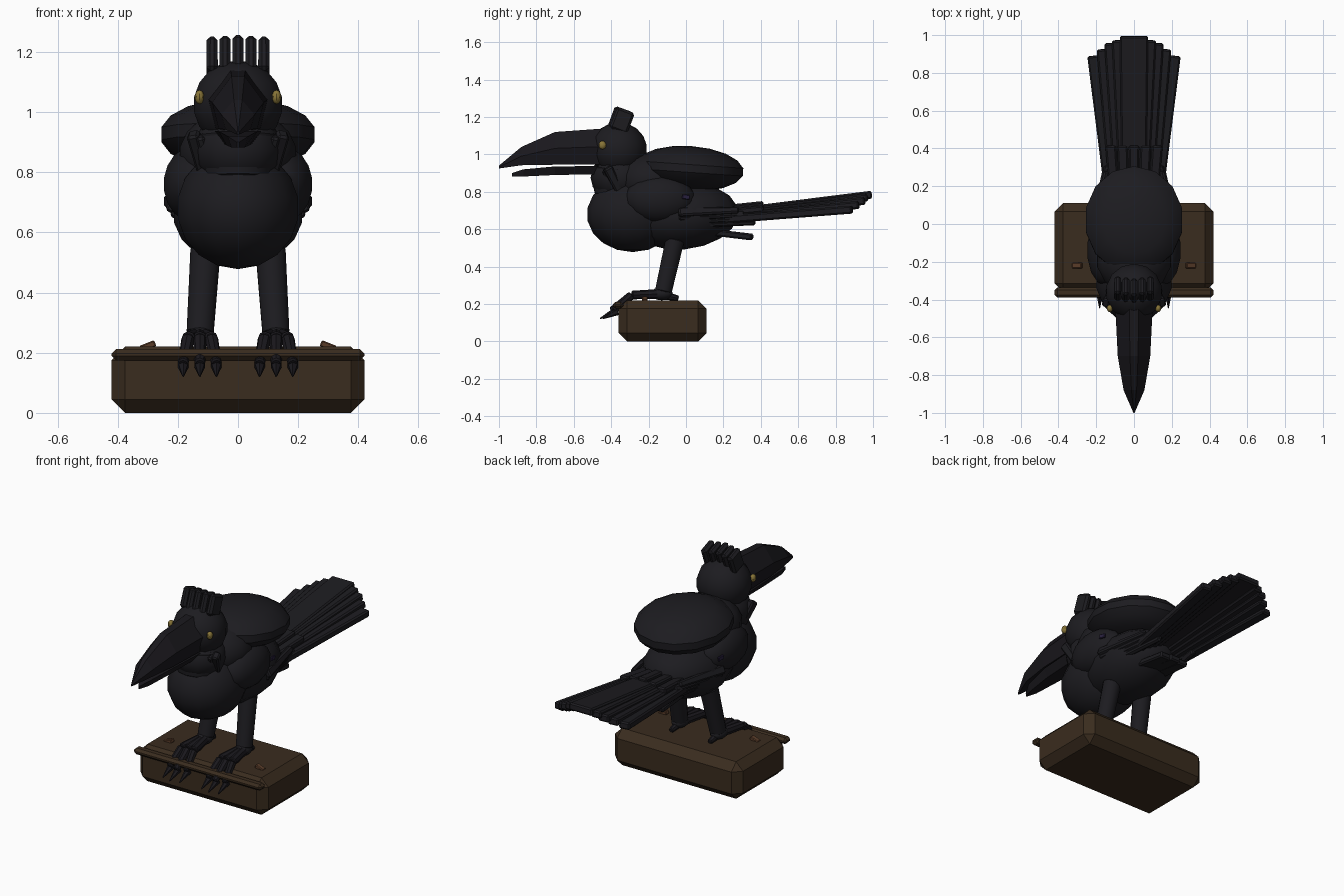
import bpy, bmesh, math
from mathutils import Vector, Matrix

if "Cube" in bpy.data.objects:
    bpy.data.objects.remove(bpy.data.objects["Cube"])


def material(name, rgb):
    m = bpy.data.materials.new(name)
    m.diffuse_color = (*rgb, 1)
    m.use_nodes = True
    m.node_tree.nodes["Principled BSDF"].inputs["Base Color"].default_value = m.diffuse_color
    return m


BLACK = material("plumage", (0.012, 0.0115, 0.0145))
DARK = material("horn", (0.010, 0.009, 0.012))
WOOD = material("wood", (0.042, 0.025, 0.013))
PEG = material("peg_wood", (0.10, 0.045, 0.022))
GOLD = material("eye_gold", (0.25, 0.18, 0.04))
VIOLET = material("violet_sheen", (0.022, 0.015, 0.05))


def finish(name, bm, mat, bevel=0, smooth=True):
    bmesh.ops.recalc_face_normals(bm, faces=bm.faces)
    me = bpy.data.meshes.new(name)
    bm.to_mesh(me)
    bm.free()
    ob = bpy.data.objects.new(name, me)
    bpy.context.collection.objects.link(ob)
    me.materials.append(mat)
    if bevel:
        b = ob.modifiers.new("bevel", 'BEVEL')
        b.width = bevel
        b.segments = 1
        b.limit_method = 'ANGLE'
        b.angle_limit = math.radians(50)
    if smooth:
        bpy.ops.object.select_all(action='DESELECT')
        ob.select_set(True)
        bpy.context.view_layer.objects.active = ob
        bpy.ops.object.shade_smooth_by_angle(angle=math.radians(35))
    return ob


def ellipsoid(name, loc, radii, pitch=0, mat=BLACK, seg=14, rings=9):
    bm = bmesh.new()
    M = Matrix.Translation(loc) @ Matrix.Rotation(math.radians(pitch), 4, 'X') @ Matrix.Diagonal((*radii, 1))
    bmesh.ops.create_uvsphere(bm, u_segments=seg, v_segments=rings, radius=1, matrix=M)
    return finish(name, bm, mat)


def tube(name, a, b, r1, r2, sides=10, mat=BLACK, bevel=0):
    a, b = Vector(a), Vector(b)
    d = b - a
    bm = bmesh.new()
    M = Matrix.Translation((a + b) / 2) @ d.to_track_quat('Z', 'Y').to_matrix().to_4x4()
    bmesh.ops.create_cone(bm, cap_ends=True, segments=sides, radius1=r1, radius2=r2,
                          depth=d.length, matrix=M)
    return finish(name, bm, mat, bevel)


def slat(name, a, b, w1, w2, t, mat=BLACK, up=(0, 0, 1), bevel=0.008):
    """Tapered flat feather from a to b."""
    a, b = Vector(a), Vector(b)
    side = (b - a).cross(Vector(up)).normalized()
    n = side.cross(b - a).normalized()
    bm = bmesh.new()
    ends = [[bm.verts.new(p + side * w * sx / 2 + n * t * sz / 2)
             for sx, sz in ((-1, -1), (1, -1), (1, 1), (-1, 1))] for p, w in ((a, w1), (b, w2))]
    bridge(bm, ends)
    return finish(name, bm, mat, bevel, False)


def bridge(bm, rings):
    n = len(rings[0])
    for r, s in zip(rings, rings[1:]):
        for i in range(n):
            bm.faces.new((r[i], r[(i + 1) % n], s[(i + 1) % n], s[i]))
    bm.faces.new(rings[0])
    bm.faces.new(rings[-1])


def beak(name, sections, profile):
    bm = bmesh.new()
    rings = [[bm.verts.new((hw * u, y, zb + (zt - zb) * v)) for u, v in profile]
             for y, zt, zb, hw in sections]
    bridge(bm, rings)
    return finish(name, bm, DARK, 0, False)


def box(name, lo, hi, mat, bevel):
    lo, hi = Vector(lo), Vector(hi)
    bm = bmesh.new()
    bmesh.ops.create_cube(bm, size=1, matrix=Matrix.Translation((lo + hi) / 2) @ Matrix.Diagonal((*(hi - lo), 1)))
    return finish(name, bm, mat, bevel, False)


# perch block, front rail and pegs
box("perch_block", (-.42, -.36, 0), (.42, .11, .22), WOOD, .045)
box("perch_rail", (-.42, -.39, .175), (.42, -.335, .212), WOOD, .014)
for s in (-1, 1):
    slat("perch_peg", (s * .325, -.22, .212), (s * .275, -.22, .232), .03, .03, .022, PEG, bevel=.004)

# body masses
ellipsoid("chest", (0, -.285, .68), (.208, .245, .202))
ellipsoid("body", (0, -.02, .67), (.222, .30, .178), 5)
ellipsoid("back_mantle", (0, .02, .925), (.265, .29, .12), -4)
ellipsoid("neck_base", (0, -.19, .86), (.20, .19, .15))
ellipsoid("neck", (0, -.355, .875), (.15, .155, .13), seg=12, rings=8)
tube("throat_ruff", (0, -.375, .775), (0, -.36, .93), .115, .14, 12, BLACK, .01)
ellipsoid("head", (0, -.36, 1.025), (.152, .152, .147))

# beak
beak("upper_beak", [(-.42, 1.14, .945, .10), (-.70, 1.12, .945, .086), (-.88, 1.04, .942, .055),
                    (-1.0, .94, .925, .003)],
     [(-.25, 1), (.25, 1), (1, .5), (.75, 0), (-.75, 0), (-1, .5)])
beak("lower_beak", [(-.42, .938, .895, .08), (-.70, .936, .89, .064), (-.87, .92, .882, .035),
                    (-.93, .90, .882, .004)],
     [(-1, 1), (1, 1), (.6, 0), (-.6, 0)])

# crest: row of upright plumes, deep front to back
for i in range(-2, 3):
    o = abs(i) * .006
    slat("crest_feather", (i * .043, -.375 + o, 1.125), (i * .043, -.332 + o, 1.243 - o / 2),
         .038, .036, .10, up=(0, -1, 0), bevel=.012)

for s in (-1, 1):
    # eye, throat feathers, shoulder
    ellipsoid("eye", (s * .128, -.447, 1.05), (.016, .02, .023), 0, GOLD, 10, 8)
    slat("throat_feather", (s * .15, -.42, .93), (s * .11, -.35, .79), .05, .04, .04, up=(s, 0, .3))
    slat("cheek_feather", (s * .125, -.43, .92), (s * .09, -.39, .80), .04, .03, .03, up=(s, 0, .3))
    ellipsoid("shoulder", (s * .15, -.14, .76), (.10, .19, .125))
    slat("sheen_mark", (s * .232, -.02, .775), (s * .226, .02, .77), .025, .025, .012, VIOLET, (s, 0, 0), .003)

    # folded wing feathers
    for i in range(4):
        slat("wing_feather", (s * (.22 - i * .015), -.04, .69 - i * .02),
             (s * (.15 - i * .01), .28 + i * .03, .70 - i * .02), .05, .035, .03, up=(s, 0, .5))

    # leg and foot
    tube("leg", (s * .107, -.055, .56), (s * .127, -.125, .25), .052, .046, 12, BLACK, .02)
    ellipsoid("ankle", (s * .127, -.13, .255), (.045, .06, .035))
    for k, dx in enumerate((-.055, 0, .055)):
        x = s * .127 + dx
        far = -.40 if k == 1 else -.385
        knuckle = (s * .127 + dx * .7, -.29, .248)
        tube("toe", (s * .127 + dx * .2, -.13, .255), knuckle, .026, .023, 8, DARK, .005)
        tube("toe_tip", knuckle, (x, far, .165), .023, .018, 8, DARK, .005)
        tube("claw", (x, far + .02, .16), (x, far - .06, .122), .02, .003, 6, DARK)
    tube("back_toe", (s * .127, -.13, .25), (s * .127, -.04, .23), .026, .014, 8, DARK, .004)

# tail fan: wide centre feather over stepped side feathers
slat("tail_centre_feather", (0, .12, .675), (0, .994, .785), .13, .15, .042)
TAIL = [(.045, .085, .972, .77), (.07, .125, .957, .752), (.095, .165, .925, .73), (.12, .215, .89, .705)]
for x0, x1, y, z in TAIL:
    drop = (x0 - .02) * .3
    for s in (-1, 1):
        slat("tail_side_feather", (s * x0, .12, .675 - drop), (s * x1, y, z), .06, .065, .042)

# tail coverts above and below
for i in range(-2, 3):
    slat("upper_covert", (i * .05, .10, .70 - abs(i) * .012), (i * .062, .415, .733 - abs(i) * .012),
         .05, .056, .036)
for i in range(-1, 2):
    slat("under_covert", (i * .06, 0, .60), (i * .06, .36 - abs(i) * .01, .558), .09, .07, .035)
